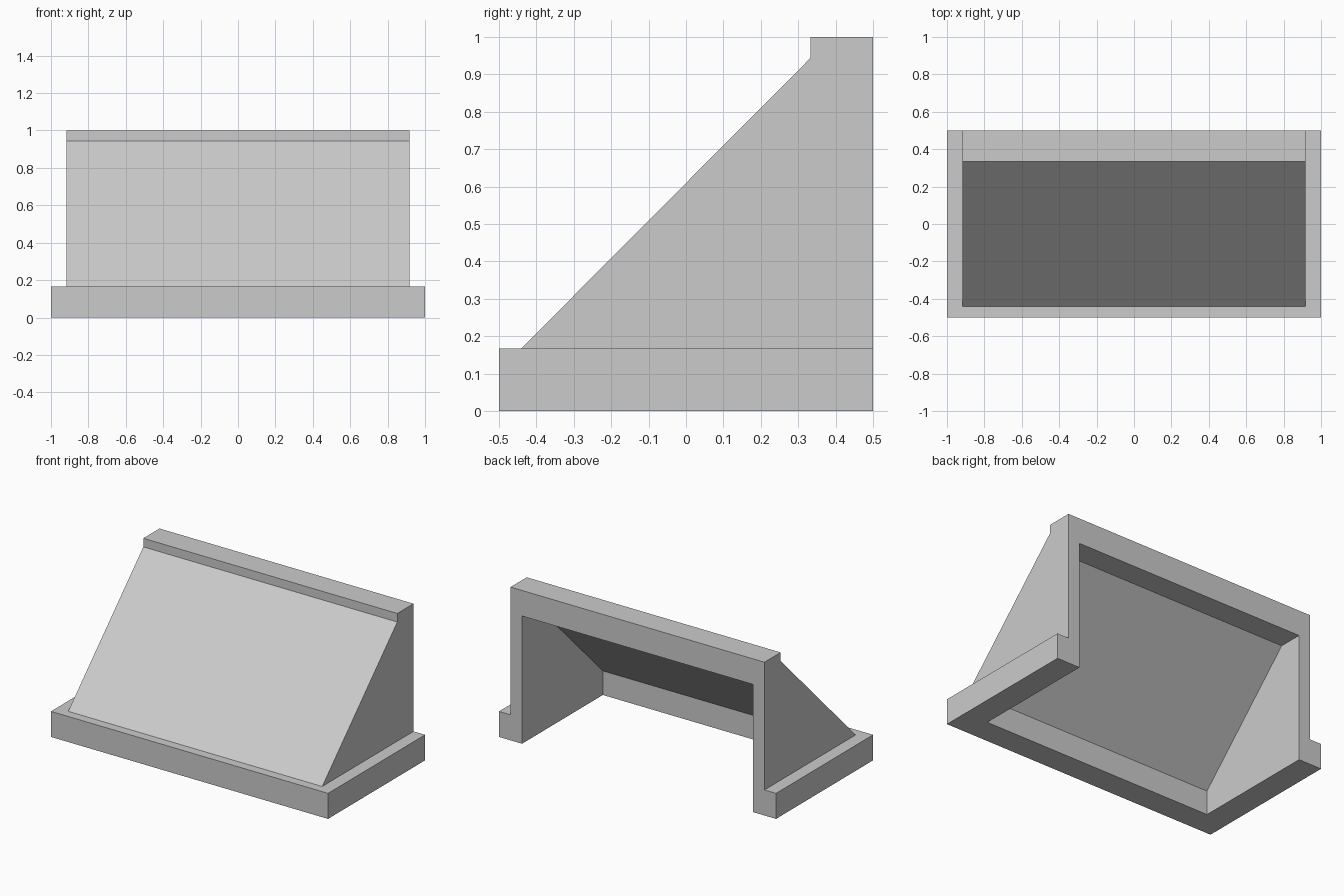
import bpy, bmesh

if "Cube" in bpy.data.objects:
    bpy.data.objects.remove(bpy.data.objects["Cube"])


def prism(name, profile, half_width):
    """Extrude a (y, z) side profile symmetrically along x."""
    bm = bmesh.new()
    face = bm.faces.new([bm.verts.new((-half_width, y, z)) for y, z in profile])
    ext = bmesh.ops.extrude_face_region(bm, geom=[face])["geom"]
    bmesh.ops.translate(bm, vec=(2 * half_width, 0, 0),
                        verts=[v for v in ext if isinstance(v, bmesh.types.BMVert)])
    bmesh.ops.recalc_face_normals(bm, faces=bm.faces)
    mesh = bpy.data.meshes.new(name)
    bm.to_mesh(mesh)
    bm.free()
    obj = bpy.data.objects.new(name, mesh)
    bpy.context.collection.objects.link(obj)
    return obj


def combine(target, other, operation):
    """Apply a boolean and remove the used-up operand."""
    mod = target.modifiers.new(operation.lower(), 'BOOLEAN')
    mod.operation = operation
    mod.solver = 'EXACT'
    mod.object = other
    bpy.context.view_layer.objects.active = target
    bpy.ops.object.modifier_apply(modifier=mod.name)
    bpy.data.objects.remove(other)


W = 1 / 12  # wall unit

# Wide low plinth
shell = prism("sloped_shell", [(-0.5, 0), (0.5, 0), (0.5, 2 * W), (-0.5, 2 * W)], 1.0)

# Sloped upper body with a small lip along the top
body = prism("sloped_body", [(-0.441, W), (0.5, W), (0.5, 1), (0.333, 1),
                             (0.333, 0.944), (-0.441, 2 * W)], 11 * W)
combine(shell, body, 'UNION')

# Hollow interior, open at the back and underneath
cavity = prism("cavity_cutter", [(-0.333, -0.2), (0.7, -0.2), (0.7, 10 * W),
                                 (0.343, 10 * W), (-0.333, 0.157)], 10 * W)
cavity.hide_render = True
combine(shell, cavity, 'DIFFERENCE')
